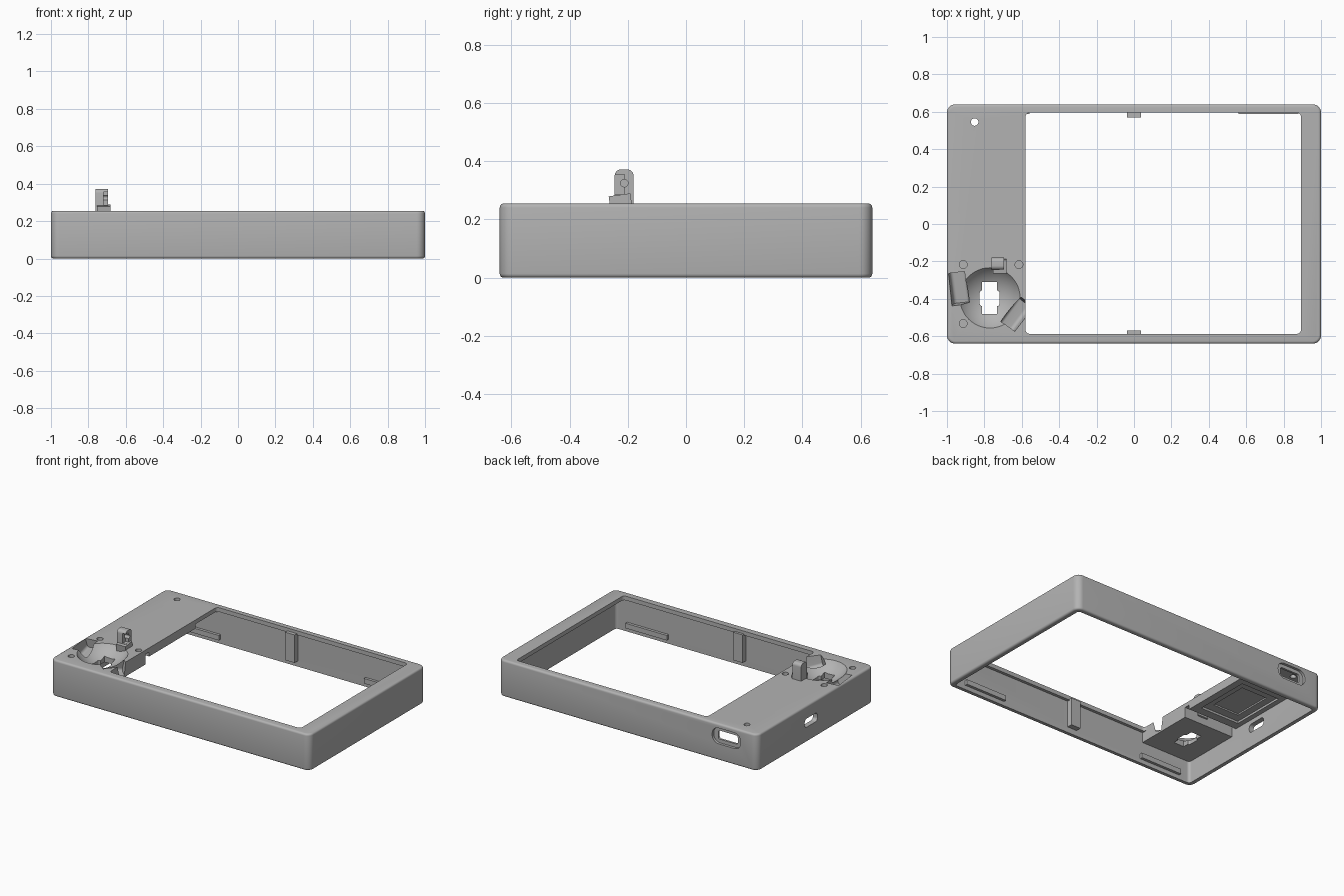
import bpy, bmesh, math
from mathutils import Matrix, Euler

if "Cube" in bpy.data.objects:
    bpy.data.objects.remove(bpy.data.objects["Cube"])

grey = bpy.data.materials.new("plain grey")
grey.diffuse_color = (0.45, 0.45, 0.45, 1)
grey.use_nodes = True
grey.node_tree.nodes["Principled BSDF"].inputs["Base Color"].default_value = grey.diffuse_color


def to_object(name, bm):
    bmesh.ops.recalc_face_normals(bm, faces=bm.faces)
    mesh = bpy.data.meshes.new(name)
    bm.to_mesh(mesh)
    bm.free()
    mesh.materials.append(grey)
    ob = bpy.data.objects.new(name, mesh)
    bpy.context.collection.objects.link(ob)
    return ob


def block(name, x, y, z, corner=0, edge=0, axis=2, rot=None):
    """Box from ranges; corner rounds edges along an axis, edge rounds the rest."""
    size = [r[1] - r[0] for r in (x, y, z)]
    mid = [(r[1] + r[0]) / 2 for r in (x, y, z)]
    bm = bmesh.new()
    bmesh.ops.create_cube(bm, size=1, matrix=Matrix.Diagonal((*size, 1)))
    if corner:
        along = [e for e in bm.edges
                 if abs((e.verts[0].co - e.verts[1].co).normalized()[axis]) > 0.9]
        bmesh.ops.bevel(bm, geom=along, offset=corner, segments=8,
                        affect='EDGES', profile=0.5)
    if edge:
        rim = [e for e in bm.edges
               if abs(e.verts[0].co[axis] - e.verts[1].co[axis]) < 1e-5]
        bmesh.ops.bevel(bm, geom=rim, offset=edge, segments=4,
                        affect='EDGES', profile=0.5)
    turn = Euler(rot).to_matrix().to_4x4() if rot else Matrix()
    bm.transform(Matrix.Translation(mid) @ turn)
    return to_object(name, bm)


def rod(name, pos, r, depth, rot=(0, 0, 0), n=24):
    bm = bmesh.new()
    bmesh.ops.create_cone(bm, cap_ends=True, segments=n, radius1=r, radius2=r, depth=depth,
                          matrix=Matrix.Translation(pos) @ Euler(rot).to_matrix().to_4x4())
    return to_object(name, bm)


def combine(target, tool, op):
    mod = target.modifiers.new("bool", 'BOOLEAN')
    mod.operation, mod.object, mod.solver = op, tool, 'EXACT'
    bpy.context.view_layer.objects.active = target
    bpy.ops.object.modifier_apply(modifier=mod.name)
    bpy.data.objects.remove(tool, do_unlink=True)


def cut(target, tool):
    combine(target, tool, 'DIFFERENCE')


def add(target, tool):
    combine(target, tool, 'UNION')


# Hollow shell with the large screen window
case = block("case", (-1, 1), (-.64, .64), (0, .255), .045, .014)
cut(case, block("cavity", (-.965, .965), (-.607, .607), (-.1, .226), .02))
cut(case, block("window", (-.58, .893), (-.587, .595), (.1, .4), .022))

# Thick slab that carries the ball dish
add(case, block("dish_slab", (-.975, -.58), (-.62, -.19), (.155, .24)))
# Raised underside panel with a stepped recess
add(case, block("inner_panel", (-.975, -.58), (-.15, .36), (.195, .24)))
cut(case, block("panel_recess", (-.93, -.63), (-.09, .31), (.1, .21)))
cut(case, block("panel_inset", (-.88, -.68), (-.03, .25), (.1, .22)))

# Ball dish and sensor opening
bm = bmesh.new()
bmesh.ops.create_uvsphere(bm, u_segments=48, v_segments=32, radius=.2,
                          matrix=Matrix.Translation((-.77, -.395, .373)))
cut(case, to_object("dish", bm))
cut(case, block("sensor_slot", (-.812, -.732), (-.48, -.31), (.1, .4)))
cut(case, block("sensor_waist", (-.825, -.719), (-.44, -.355), (.1, .4), .015))

# Two tilted roller pockets at the dish rim
cut(case, block("roller_pocket", (-.985, -.9), (-.435, -.262), (.185, .36), .02, 0, 1,
                (math.radians(8), math.radians(-10), math.radians(6))))
cut(case, block("roller_pocket", (-.66, -.575), (-.565, -.40), (.18, .36), .02, 0, 1,
                (math.radians(-8), math.radians(10), math.radians(-38))))

# Screw holes: one through, three shallow
cut(case, rod("through_hole", (-.852, .545, .24), .02, .2))
for x, y in ((-.913, -.217), (-.615, -.217), (-.913, -.532)):
    cut(case, rod("blind_hole", (x, y, .255), .021, .07))

# Connector port in the back wall and oval opening in the left wall
cut(case, block("port_recess", (-.87, -.65), (.622, .7), (.115, .225), .05, 0, 1))
cut(case, block("port_hole", (-.835, -.685), (.55, .7), (.14, .2), .012, 0, 1))
cut(case, block("side_hole", (-1.1, -.9), (-.02, .12), (.105, .165), .022, 0, 0))

# Locating ribs and snap ridges on both long walls
for s in (-1, 1):
    ys = sorted((s * .57, s * .62))
    add(case, block("rib", (-.037, .037), ys, (.04, .235)))
    for x in (-.72, .72):
        yr = sorted((s * .588, s * .62))
        add(case, block("snap_ridge", (x - .16, x + .16), yr, (.03, .065)))

# Upright roller holder with rounded top and pin hole
holder = block("roller_holder", (-.762, -.695), (-.245, -.18), (.2, .372), .022, 0, 0)
cut(holder, block("roller_gap", (-.72, -.69), (-.27, -.212), (.285, .355)))
cut(holder, rod("pin_hole", (-.71, -.212, .325), .013, .09, (0, math.pi / 2, 0)))
foot = block("holder_foot", (-.755, -.683), (-.26, -.185), (.2, .285), 0, 0, 2,
             (math.radians(8), 0, 0))

for ob in (case, holder, foot):
    bpy.ops.object.select_all(action='DESELECT')
    ob.select_set(True)
    bpy.context.view_layer.objects.active = ob
    bpy.ops.object.shade_smooth_by_angle(angle=math.radians(30))
